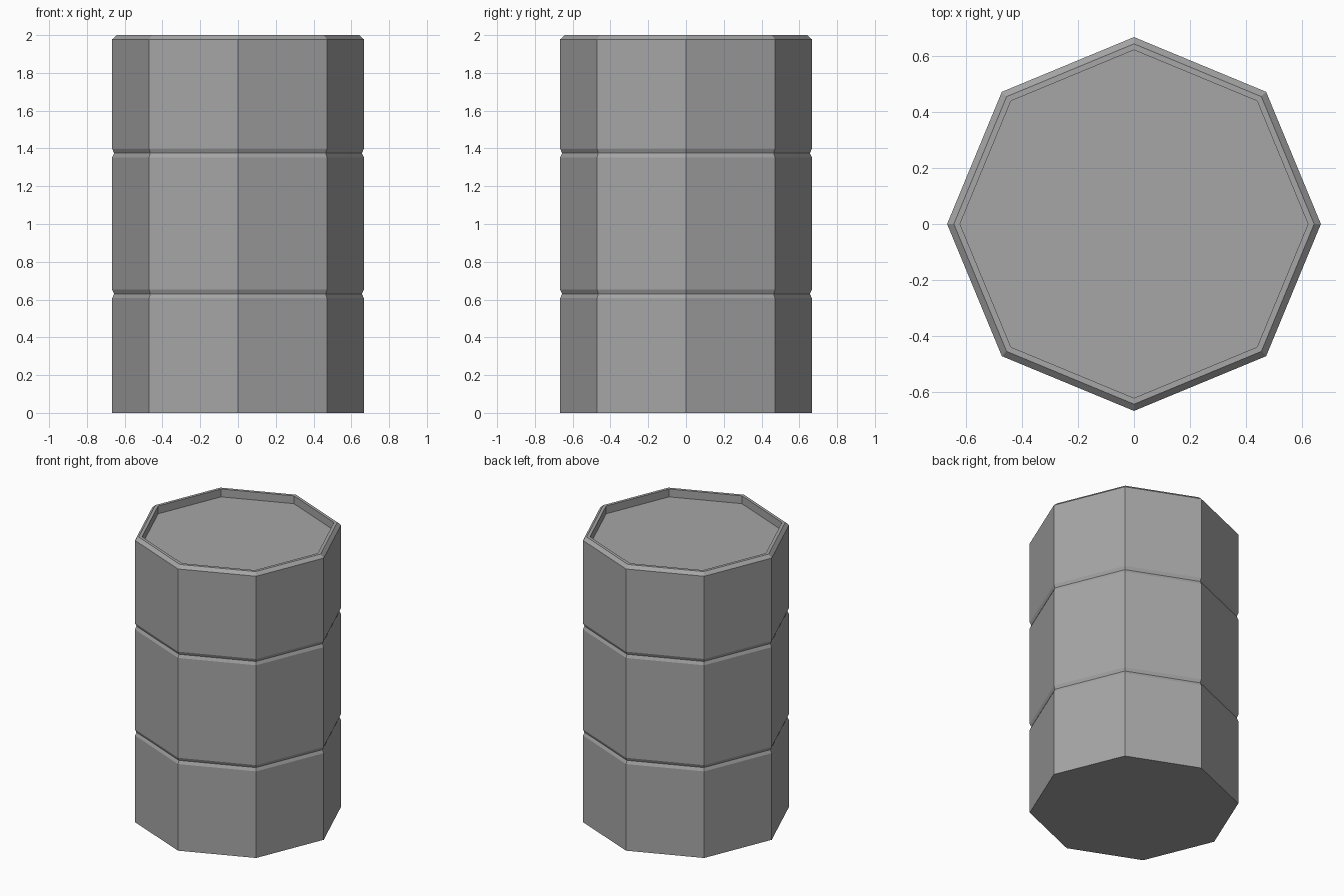
import bpy, bmesh
from math import cos, sin, tau

if "Cube" in bpy.data.objects:
    bpy.data.objects.remove(bpy.data.objects["Cube"])

SIDES = 8
R = 0.666


def lathe(name, profile):
    """Revolve (radius, z) points into a closed flat-faced octagonal solid."""
    bm = bmesh.new()
    rings = [[bm.verts.new((r * cos(tau * i / SIDES), r * sin(tau * i / SIDES), z))
              for i in range(SIDES)] for r, z in profile]
    for lower, upper in zip(rings, rings[1:]):
        for i in range(SIDES):
            j = (i + 1) % SIDES
            bm.faces.new((lower[i], lower[j], upper[j], upper[i]))
    bm.faces.new(rings[0][::-1])
    bm.faces.new(rings[-1])
    bmesh.ops.recalc_face_normals(bm, faces=bm.faces)
    mesh = bpy.data.meshes.new(name)
    bm.to_mesh(mesh)
    bm.free()
    obj = bpy.data.objects.new(name, mesh)
    bpy.context.collection.objects.link(obj)
    return obj


def groove(z):
    """V-shaped groove around the wall at height z."""
    return [(R, z - 0.022), (R - 0.010, z), (R, z + 0.022)]


# Barrel: straight wall with two grooves, chamfered rim and sunken lid
profile = [(R, 0.0)]
profile += groove(0.63) + groove(1.375)
profile += [(R, 1.978), (0.642, 2.0), (0.62, 2.0), (0.62, 1.945)]
barrel = lathe("barrel", profile)

# Dark grey finish
dark_grey = bpy.data.materials.new("dark_grey")
dark_grey.diffuse_color = (0.38, 0.38, 0.38, 1.0)
dark_grey.use_nodes = True
dark_grey.node_tree.nodes["Principled BSDF"].inputs["Base Color"].default_value = dark_grey.diffuse_color
barrel.data.materials.append(dark_grey)
